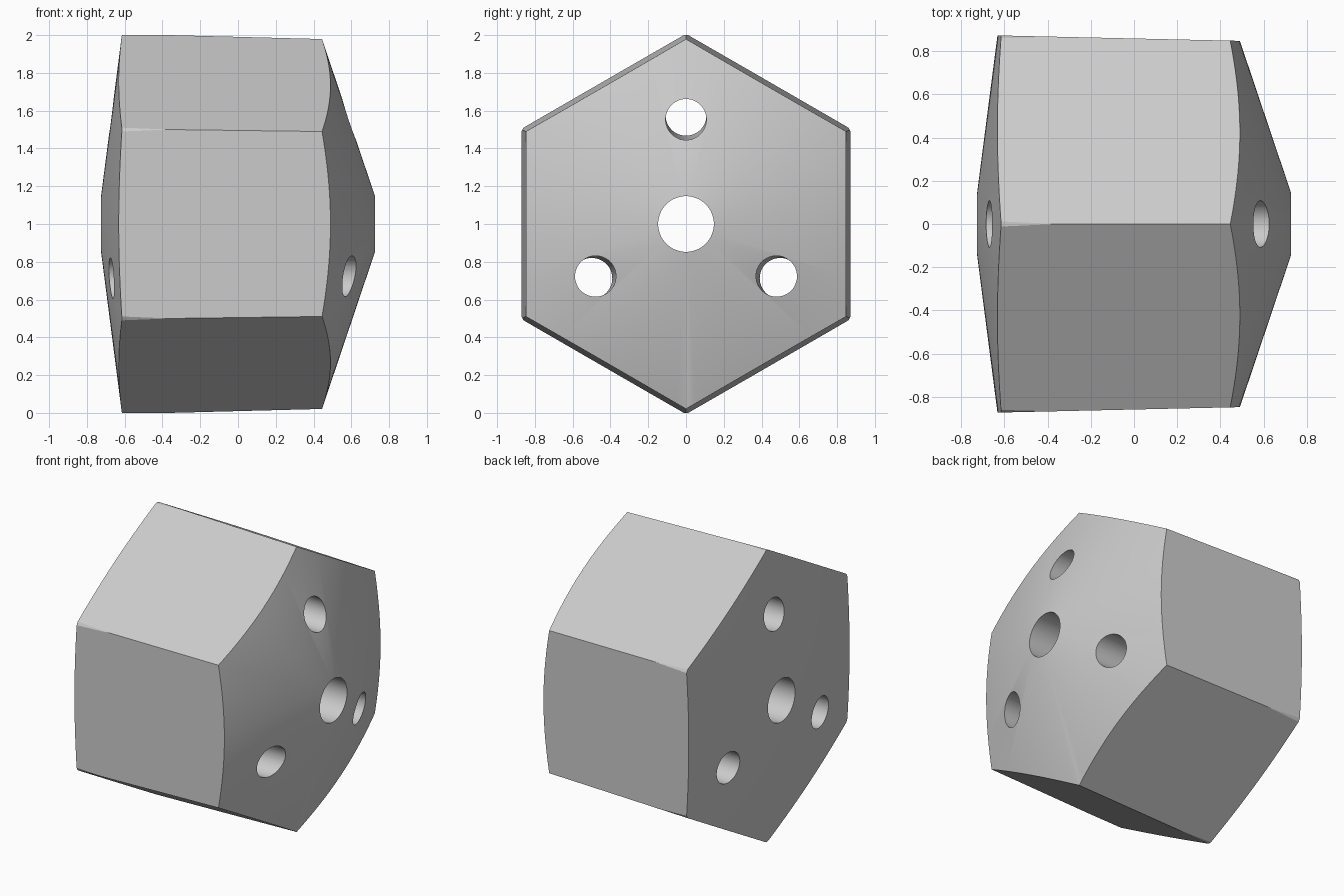
import bpy
import math
from math import sin, cos, pi, radians

if "Cube" in bpy.data.objects:
    bpy.data.objects.remove(bpy.data.objects["Cube"])

grey = bpy.data.materials.new("plain grey")
grey.use_nodes = True
colour = (0.6, 0.6, 0.6, 1)
grey.diffuse_color = colour
grey.node_tree.nodes["Principled BSDF"].inputs["Base Color"].default_value = colour


def loft(name, rings, sides):
    """Closed solid along x from rings of (x, radius, centre y, centre z)."""
    verts, faces = [], []
    for x, r, cy, cz in rings:
        for i in range(sides):
            a = 2 * pi * i / sides
            verts.append((x, cy + r * sin(a), cz + r * cos(a)))
    for k in range(len(rings) - 1):
        for i in range(sides):
            j = (i + 1) % sides
            a, b = k * sides, (k + 1) * sides
            faces.append((a + i, b + i, b + j, a + j))
    faces.append(tuple(range(sides)))
    faces.append(tuple(reversed(range(len(verts) - sides, len(verts)))))
    mesh = bpy.data.meshes.new(name)
    mesh.from_pydata(verts, [], faces)
    mesh.materials.append(grey)
    obj = bpy.data.objects.new(name, mesh)
    bpy.context.collection.objects.link(obj)
    # Make every face point outwards
    bpy.context.view_layer.objects.active = obj
    obj.select_set(True)
    bpy.ops.object.mode_set(mode='EDIT')
    bpy.ops.mesh.select_all(action='SELECT')
    bpy.ops.mesh.normals_make_consistent(inside=False)
    bpy.ops.object.mode_set(mode='OBJECT')
    obj.select_set(False)
    return obj


def hex_radius(x):
    return (0.866 - 0.0225 * (x + 0.36)) / cos(radians(30))


def combine(target, cutter, operation):
    mod = target.modifiers.new(cutter.name, 'BOOLEAN')
    mod.operation = operation
    mod.solver = 'EXACT'
    mod.object = cutter
    bpy.context.view_layer.objects.active = target
    bpy.ops.object.modifier_apply(modifier=mod.name)
    bpy.data.objects.remove(cutter)


# Turned body with a shallow cone on the left end and a steep one on the right
body = loft("hexagonal_body", [(-0.725, 0.148, 0, 1), (-0.615, 1, 0, 1),
                               (0.438, 1, 0, 1), (0.725, 0.148, 0, 1)], 120)

# Slightly tapered hexagonal sides
sides = loft("hexagon_sides", [(x, hex_radius(x), 0, 1) for x in (-1, 1)], 6)
combine(body, sides, 'INTERSECT')

# Central bore
combine(body, loft("centre_hole", [(-1, 0.1475, 0, 1), (1, 0.1475, 0, 1)], 64),
        'DIFFERENCE')

# Three outer bores, leaning outwards towards the wide end
for k in range(3):
    a = 2 * pi * k / 3
    rings = [(x, 0.108, d * sin(a), 1 + d * cos(a))
             for x, d in ((-1, 0.581), (1, 0.546))]
    combine(body, loft("outer_hole", rings, 48), 'DIFFERENCE')

body.select_set(True)
bpy.context.view_layer.objects.active = body
bpy.ops.object.shade_smooth_by_angle(angle=radians(20))
